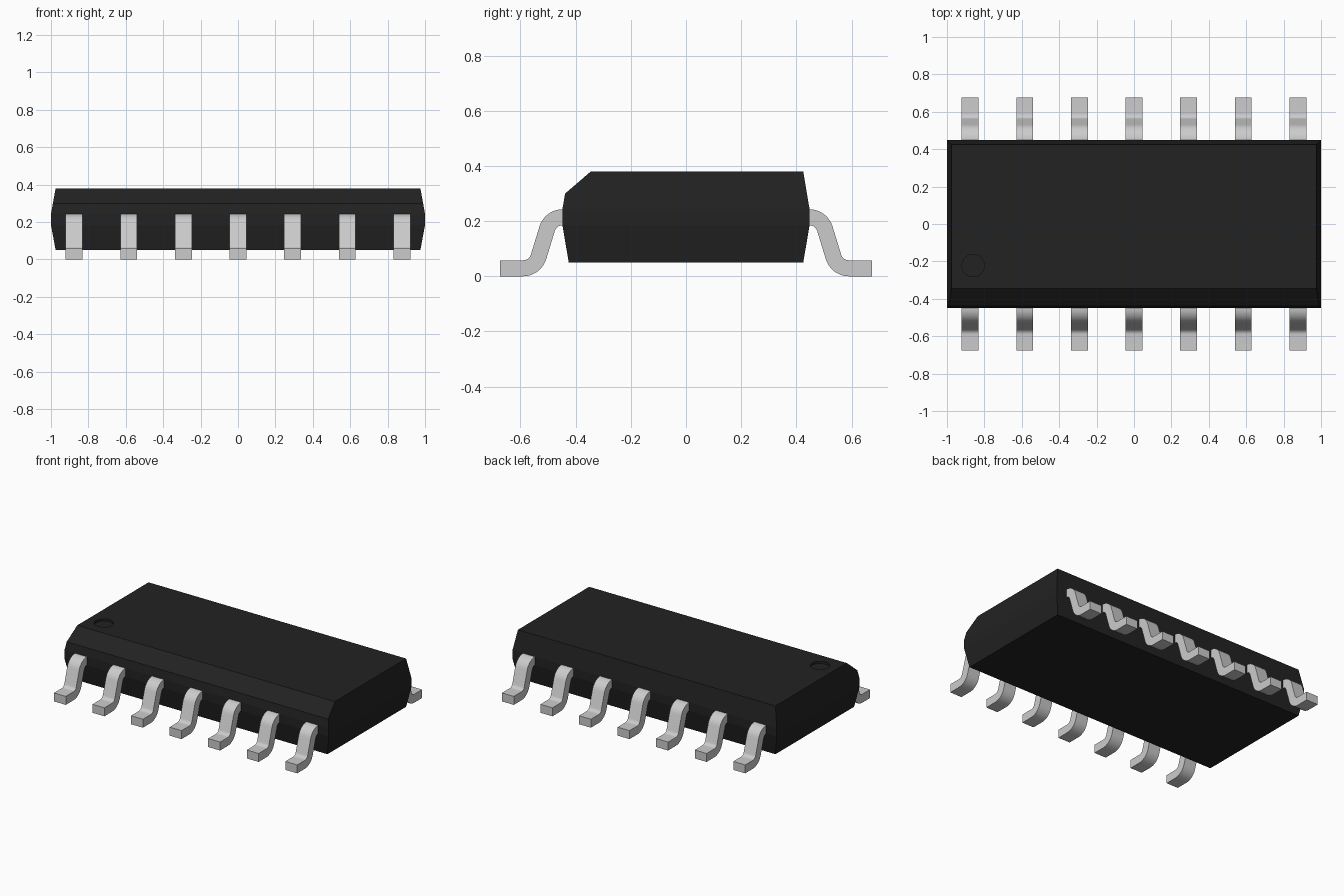
import bpy, bmesh
from math import sin, cos, radians
from mathutils import Vector

if "Cube" in bpy.data.objects:
    bpy.data.objects.remove(bpy.data.objects["Cube"])

black = bpy.data.materials.new("black_plastic")
black.diffuse_color = (0.016, 0.016, 0.016, 1)
black.use_nodes = True
black.node_tree.nodes["Principled BSDF"].inputs["Base Color"].default_value = black.diffuse_color


def add_object(name, bm, mat=None):
    bmesh.ops.recalc_face_normals(bm, faces=bm.faces)
    me = bpy.data.meshes.new(name)
    bm.to_mesh(me)
    bm.free()
    ob = bpy.data.objects.new(name, me)
    bpy.context.collection.objects.link(ob)
    if mat:
        me.materials.append(mat)
    return ob


def loft(bm, rings):
    """Skin closed rings of points and cap both ends."""
    rings = [[bm.verts.new(p) for p in r] for r in rings]
    for a, b in zip(rings, rings[1:]):
        for i in range(len(a)):
            j = (i + 1) % len(a)
            bm.faces.new((a[i], a[j], b[j], b[i]))
    bm.faces.new(rings[0][::-1])
    bm.faces.new(rings[-1])


# Body: stacked rectangles tapering away from the middle band
bm = bmesh.new()
levels = [(0.975, 0.425, 0.05), (1, 0.448, 0.185), (1, 0.448, 0.243), (0.975, 0.425, 0.38)]
loft(bm, [[(-x, -y, z), (x, -y, z), (x, y, z), (-x, y, z)] for x, y, z in levels])
# Bevelled front top edge
cut = bmesh.ops.bisect_plane(bm, geom=bm.verts[:] + bm.edges[:] + bm.faces[:],
                             plane_co=(0, -0.345, 0.38), plane_no=(0, -0.08, 0.093),
                             clear_outer=True)
bmesh.ops.holes_fill(bm, edges=[e for e in bm.edges if e.is_boundary], sides=0)
body = add_object("body", bm, black)

# Pin-one dimple
bpy.ops.mesh.primitive_cylinder_add(vertices=48, radius=0.06, depth=0.04,
                                    location=(-0.86, -0.222, 0.385))
cutter = bpy.context.object
cutter.name = "dimple_cutter"
cutter.data.materials.append(black)
cutter.hide_render = True
mod = body.modifiers.new("dimple", 'BOOLEAN')
mod.operation = 'DIFFERENCE'
mod.object = cutter
mod.solver = 'EXACT'
bpy.context.view_layer.objects.active = body
bpy.ops.object.modifier_apply(modifier=mod.name)
bpy.data.objects.remove(cutter)

# Gull-wing lead profile: (centre point, direction angle) along the path
HALF, RADIUS, BEND, STEPS = 0.029, 0.059, 73, 10
TOP, LOW = 0.214, 0.029
arc_y, arc_z = RADIUS * sin(radians(BEND)), RADIUS * (1 - cos(radians(BEND)))
foot_y = 0.447 + 2 * arc_y + (TOP - LOW - 2 * arc_z) / (sin(radians(BEND)) / cos(radians(BEND)))
path = [(0.40, TOP, 0)]
for i in range(STEPS + 1):
    a = radians(BEND * i / STEPS)
    path.append((0.447 + RADIUS * sin(a), TOP - RADIUS * (1 - cos(a)), a))
for i in range(STEPS, -1, -1):
    a = radians(BEND * i / STEPS)
    path.append((foot_y - RADIUS * sin(a), LOW + RADIUS * (1 - cos(a)), a))
path.append((0.675, LOW, 0))


def lead(name, x, side):
    bm = bmesh.new()
    rings = []
    for y, z, a in path:
        dy, dz = sin(a) * HALF, cos(a) * HALF
        rings.append([(x + sx * 0.045, side * (y + s * dy), z + s * dz)
                      for sx, s in ((-1, -1), (1, -1), (1, 1), (-1, 1))])
    loft(bm, rings)
    ob = add_object(name, bm)
    bpy.ops.object.select_all(action='DESELECT')
    ob.select_set(True)
    bpy.context.view_layer.objects.active = ob
    bpy.ops.object.shade_smooth_by_angle(angle=radians(30))


# Seven leads per long side
for i in range(7):
    x = (i - 3) * 0.292
    lead(f"front_lead_{i + 1}", x, -1)
    lead(f"back_lead_{i + 1}", x, 1)
